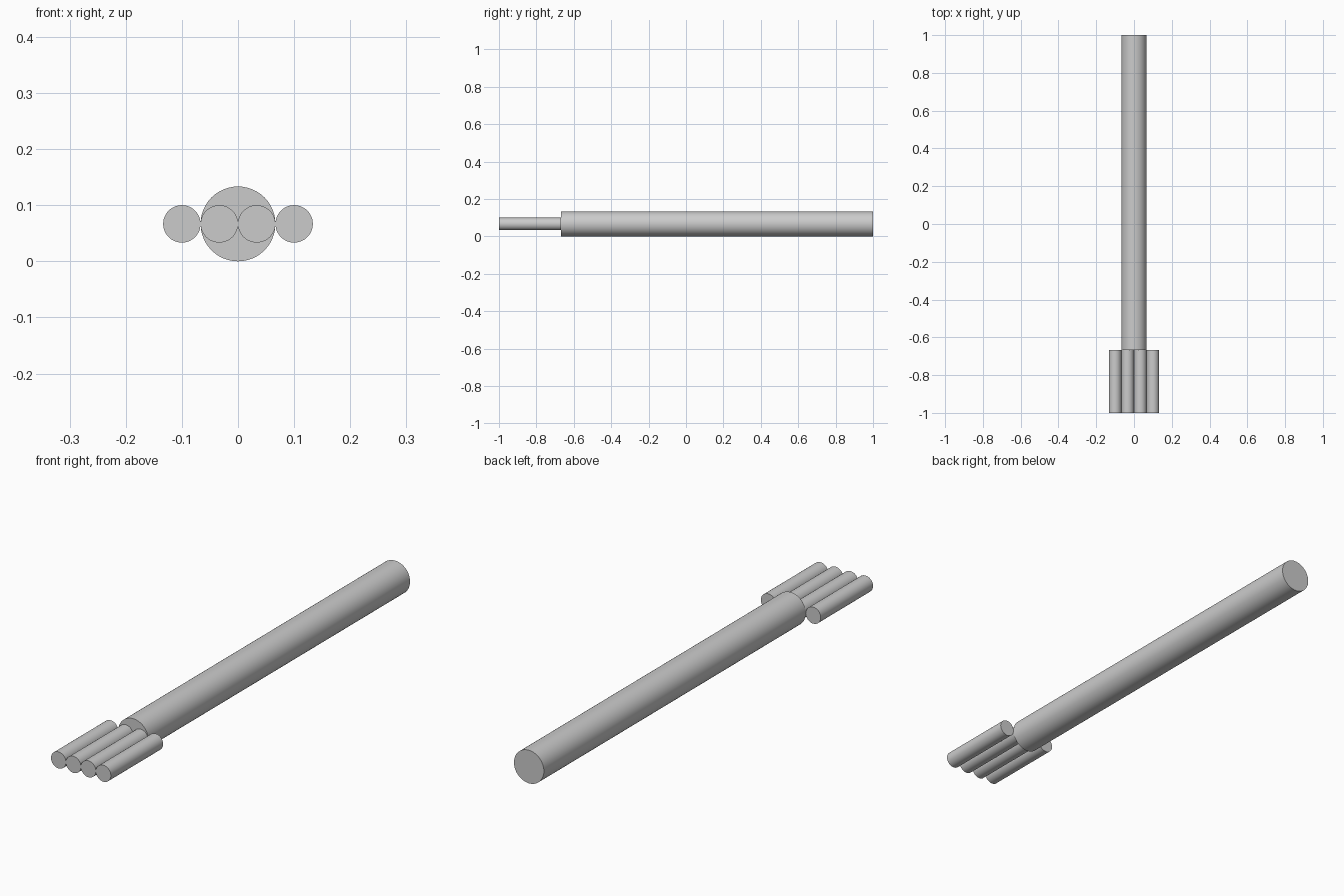
import bpy
from math import pi

if "Cube" in bpy.data.objects:
    bpy.data.objects.remove(bpy.data.objects["Cube"])

R = 0.0667      # handle radius, also the axis height
r = R / 2       # prong radius
JOIN = -0.667   # y where prongs meet the handle


def rod(name, x, y0, y1, radius):
    """Capped cylinder lying along y."""
    bpy.ops.mesh.primitive_cylinder_add(
        vertices=48, radius=radius, depth=y1 - y0,
        location=(x, (y0 + y1) / 2, R), rotation=(pi / 2, 0, 0))
    ob = bpy.context.object
    ob.name = name
    bpy.ops.object.transform_apply(location=False, rotation=True, scale=True)
    bpy.ops.object.shade_smooth_by_angle(angle=pi / 6)
    return ob


# Long thick handle
rod("handle", 0, JOIN, 1.0, R)

# Row of four touching prongs at the front
for i in range(4):
    rod(f"prong_{i + 1}", (2 * i - 3) * r, -1.0, JOIN, r)
